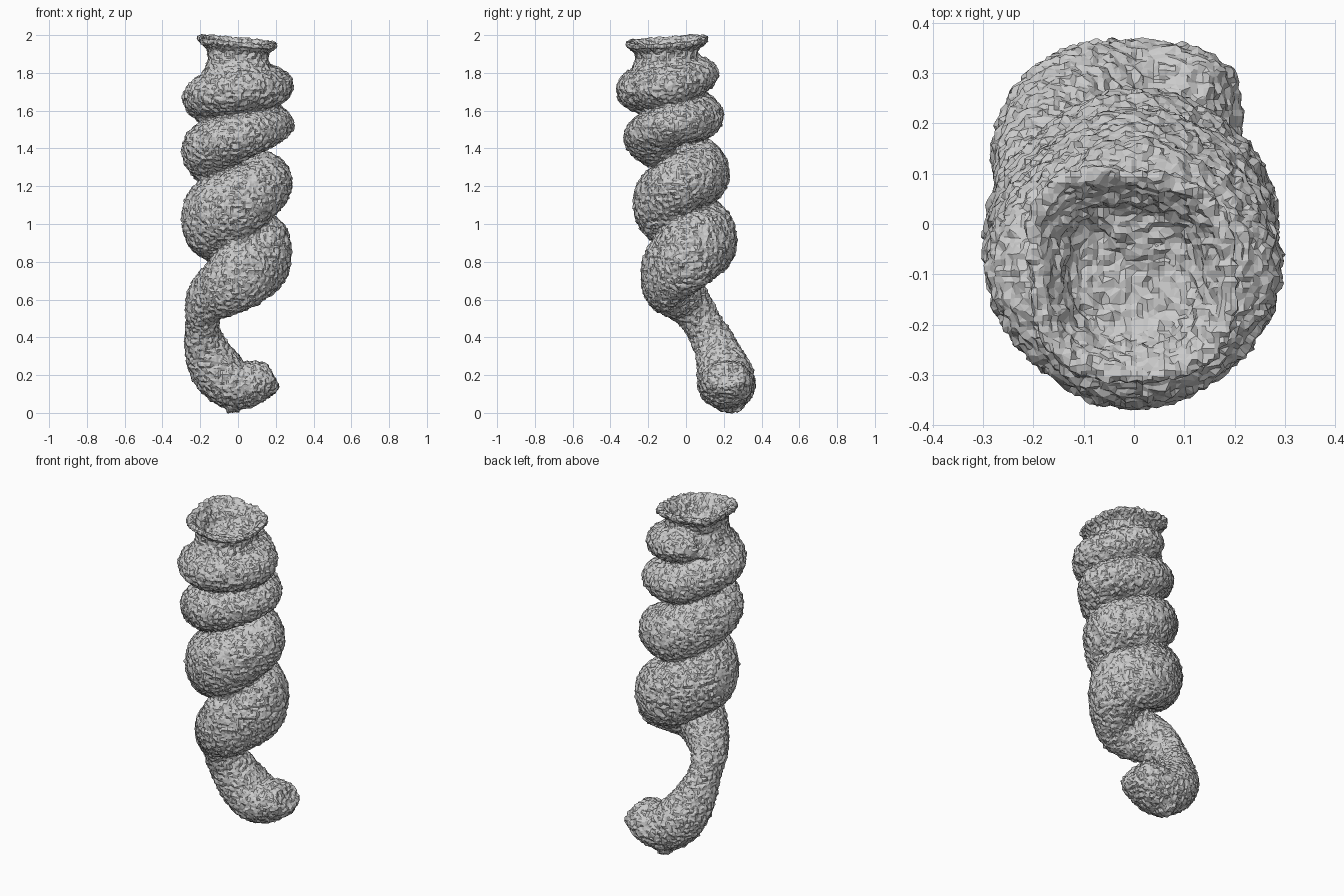
import bpy, bmesh, math
from mathutils import Vector

if "Cube" in bpy.data.objects:
    bpy.data.objects.remove(bpy.data.objects["Cube"])

# Tube path: x, y, z, sideways radius, upright radius (four points per turn)
PATH = [
    (.18, .215, .205, .10, .075), (.12, .215, .175, .135, .105),
    (-.01, .215, .148, .15, .13),
    (-.11, .20, .225, .145, .135), (-.175, .15, .36, .105, .115),
    (-.19, .085, .48, .085, .10), (-.155, 0, .60, .11, .13),
    (0, -.10, .72, .14, .18), (.14, .02, .85, .145, .19),
    (0, .12, .92, .15, .18), (-.15, -.02, 1.03, .15, .19),
    (0, -.13, 1.11, .15, .18), (.14, -.02, 1.22, .15, .15),
    (0, .08, 1.27, .15, .16), (-.15, -.06, 1.39, .15, .145),
    (0, -.18, 1.46, .15, .125), (.145, -.06, 1.53, .15, .11),
    (0, .05, 1.57, .15, .12), (-.145, -.09, 1.665, .15, .12),
    (0, -.22, 1.71, .15, .12), (.145, -.10, 1.73, .15, .11),
    (0, .03, 1.79, .145, .10), (-.08, 0, 1.82, .09, .08),
]
# Cup wall: half width, height, from the outer foot over the rim to the floor
CUP = [(.21, 1.75), (.175, 1.82), (.155, 1.87), (.16, 1.92), (.205, 1.955),
       (.205, 1.975), (.18, 1.972), (.14, 1.92), (.12, 1.87), (.06, 1.855)]


def smooth_path(points, steps):
    out = []
    last = len(points) - 1
    for i in range(last):
        a, b, c, d = (Vector(points[min(max(i + k, 0), last)]) for k in (-1, 0, 1, 2))
        for s in range(steps):
            t = s / steps
            out.append(.5 * (2 * b + (c - a) * t + (2 * a - 5 * b + 4 * c - d) * t * t
                             + (3 * b - a - 3 * c + d) * t ** 3))
    return out + [Vector(points[-1])]


def skin(bm, rings):
    rows = [[bm.verts.new(p) for p in ring] for ring in rings]
    n = len(rows[0])
    for r0, r1 in zip(rows, rows[1:]):
        for j in range(n):
            k = (j + 1) % n
            bm.faces.new((r0[j], r0[k], r1[k], r1[j]))
    bm.faces.new(rows[0][::-1])
    bm.faces.new(rows[-1])


bm = bmesh.new()

# Coiled tube with its curled foot
path = smooth_path(PATH, 8)
rings = []
for i, p in enumerate(path):
    ahead, behind = path[min(i + 1, len(path) - 1)], path[max(i - 1, 0)]
    tangent = Vector((ahead - behind)[:3]).normalized()
    side = Vector((0, 0, 1)).cross(tangent).normalized()
    up = tangent.cross(side)
    angles = [math.tau * j / 24 for j in range(24)]
    rings.append([Vector(p[:3]) + side * p[3] * math.cos(a) + up * p[4] * math.sin(a)
                  for a in angles])
skin(bm, rings)

# Pointed heel under the foot
skin(bm, [[Vector((-.03 + .6 * r * math.cos(a), .23 + r * math.sin(a), z))
           for a in (math.tau * j / 16 for j in range(16))]
          for r, z in ((.05, .005), (.1, .06), (.12, .14))])

# Flared open cup: tilted, squarish rim with one drawn-out corner
rings = []
for r, z in CUP:
    ring = []
    flare = max(0, (z - 1.85) / .12)
    for j in range(32):
        a = math.tau * j / 32
        k = r / (abs(math.cos(a)) ** 2.6 + abs(math.sin(a)) ** 2.6) ** (1 / 2.6)
        k *= 1 + .15 * flare * max(0, math.cos(a - math.radians(135))) ** 8
        x, y = k * math.cos(a), 1.03 * k * math.sin(a)
        ring.append(Vector((x, y - .105, z + flare * (.06 * y - .09 * x))))
    rings.append(ring)
skin(bm, rings)

bmesh.ops.recalc_face_normals(bm, faces=bm.faces[:])
mesh = bpy.data.meshes.new("coiled_body")
bm.to_mesh(mesh)
bm.free()
body = bpy.data.objects.new("coiled_body", mesh)
bpy.context.collection.objects.link(body)

# Fuse into one skin, then give it a crinkled, faceted surface
fuse = body.modifiers.new("fuse", 'REMESH')
fuse.mode = 'VOXEL'
fuse.voxel_size = .011
crinkle = bpy.data.textures.new("crinkle", 'CLOUDS')
crinkle.noise_scale = .022
rough = body.modifiers.new("rough", 'DISPLACE')
rough.texture = crinkle
rough.strength = .03
rough.mid_level = .45
facet = body.modifiers.new("facet", 'DECIMATE')
facet.ratio = .6
